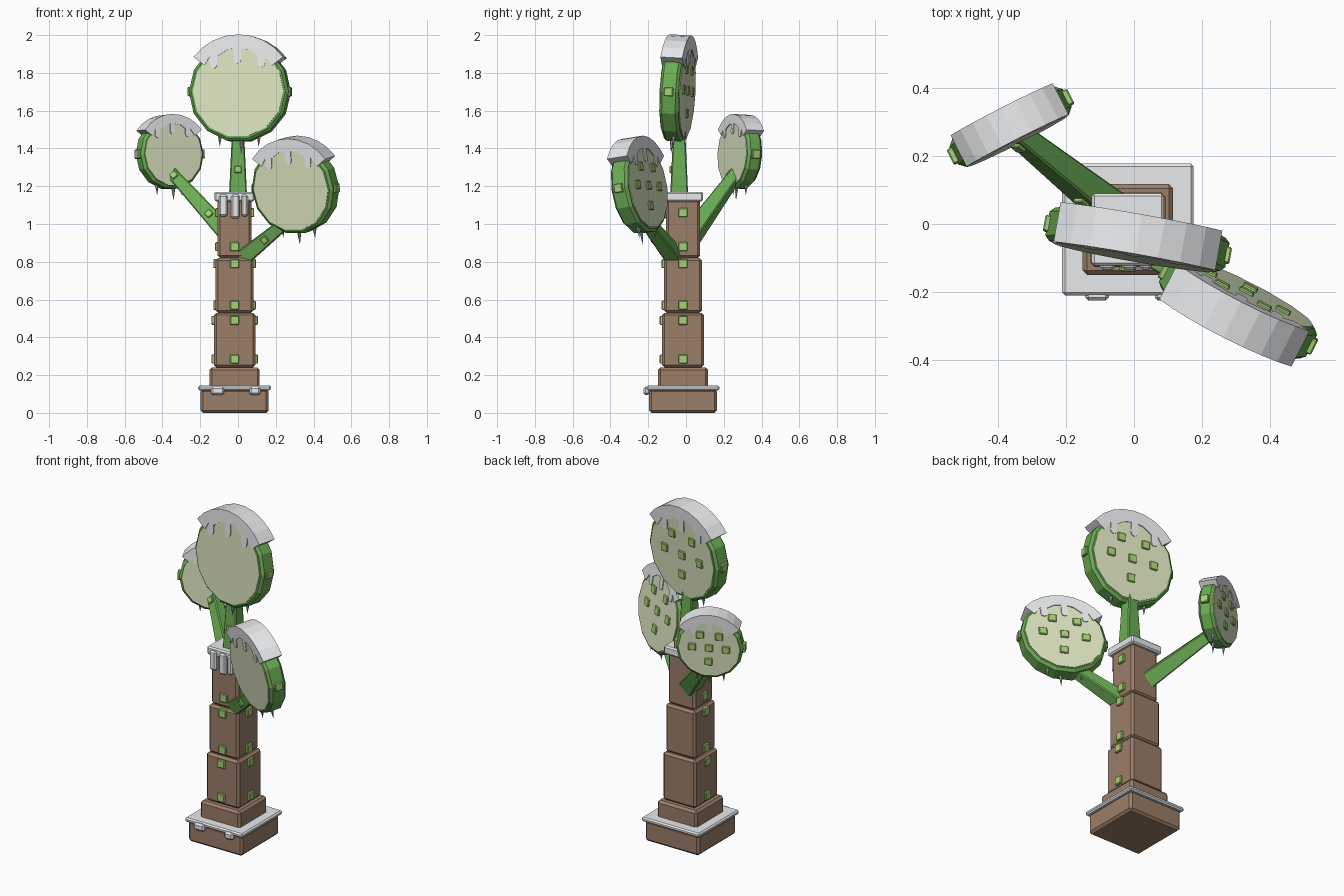
import bpy, bmesh
from math import sin, cos, pi, radians, sqrt
from mathutils import Matrix, Vector

if "Cube" in bpy.data.objects:
    bpy.data.objects.remove(bpy.data.objects["Cube"])


def material(name, rgb):
    m = bpy.data.materials.new(name)
    m.diffuse_color = (*rgb, 1)
    m.use_nodes = True
    m.node_tree.nodes["Principled BSDF"].inputs["Base Color"].default_value = m.diffuse_color
    return m


BARK = material("bark", (0.33, 0.21, 0.14))
GREEN = material("green", (0.15, 0.42, 0.09))
LIGHT = material("light_green", (0.38, 0.64, 0.18))
PALE = material("pale_green", (0.70, 0.77, 0.52))
SNOW = material("snow", (0.80, 0.82, 0.84))
ICE = material("ice", (0.36, 0.44, 0.42))
CX, CY = -0.018, -0.016          # trunk axis


def finish(name, bm, mat, bevel=0, matrix=None):
    bmesh.ops.recalc_face_normals(bm, faces=bm.faces)
    mesh = bpy.data.meshes.new(name)
    bm.to_mesh(mesh)
    bm.free()
    mesh.materials.append(mat)
    ob = bpy.data.objects.new(name, mesh)
    bpy.context.collection.objects.link(ob)
    if matrix:
        ob.matrix_world = matrix
    if bevel:
        mod = ob.modifiers.new("chamfer", 'BEVEL')
        mod.width, mod.segments, mod.limit_method = bevel, 1, 'ANGLE'
    return ob


def box(name, loc, size, mat, bevel=0.004, matrix=None):
    bm = bmesh.new()
    bmesh.ops.create_cube(bm, size=1, matrix=Matrix.Translation(loc) @ Matrix.Diagonal((*size, 1)))
    return finish(name, bm, mat, bevel, matrix)


def cone(name, sides, r1, r2, depth, mat, matrix, bevel=0):
    bm = bmesh.new()
    bmesh.ops.create_cone(bm, cap_ends=True, segments=sides, radius1=r1, radius2=r2, depth=depth)
    return finish(name, bm, mat, bevel, matrix)


# Stacked trunk: half width, bottom, top
for name, h, z0, z1 in [("base_block", 0.18, 0, 0.125), ("base_step", 0.133, 0.125, 0.24),
                        ("lower_trunk", 0.11, 0.24, 0.53), ("middle_trunk", 0.10, 0.53, 0.82),
                        ("upper_trunk", 0.09, 0.82, 1.13)]:
    box(name, (CX, CY, (z0 + z1) / 2), (2 * h, 2 * h, z1 - z0), BARK, 0.013)

# Snow ledges with hanging drips on the front
box("base_snow", (CX, CY, 0.132), (0.386, 0.386, 0.026), SNOW, 0.008)
box("trunk_top_snow", (CX, CY, 1.145), (0.212, 0.212, 0.05), SNOW, 0.008)
for x, w in [(-0.108, 0.07), (0.09, 0.058)]:
    box("base_snow_drip", (x, -0.208, 0.117), (w, 0.034, 0.044), SNOW, 0.01)
for x, w, z in [(-0.078, 0.045, 1.04), (-0.014, 0.045, 1.03), (0.035, 0.035, 1.04)]:
    box("trunk_snow_drip", (x, -0.118, (z + 1.155) / 2), (w, 0.034, 1.155 - z), SNOW, 0.009)

# Leaf patches on the front and both sides of the trunk
for z, h in [(0.285, 0.11), (0.49, 0.11), (0.57, 0.10), (0.79, 0.10), (0.88, 0.09), (1.06, 0.09)]:
    if z < 1:
        box("trunk_patch", (CX, CY - h, z), (0.048, 0.026, 0.048), LIGHT)
    for s in (-1, 1):
        box("trunk_patch", (CX + s * h, CY, z), (0.026, 0.048, 0.048), LIGHT)


# Tapered square branches with small patches
def branch(name, a, b, r1, r2, patches):
    a, b = Vector(a), Vector(b)
    d = b - a
    z = d.normalized()
    y = Vector((0, 1, 0))
    y = (y - z * y.dot(z)).normalized()
    rot = Matrix((y.cross(z), y, z)).transposed().to_4x4()
    m = Matrix.Translation((a + b) / 2) @ rot
    k = sqrt(2)
    cone(name, 4, r1 * k, r2 * k, d.length, GREEN, m @ Matrix.Rotation(pi / 4, 4, 'Z'), 0.006)
    for t in patches:
        r = r1 + (r2 - r1) * t
        box(name + "_patch", (0, -r, (t - 0.5) * d.length), (0.036, 0.02, 0.036), LIGHT, 0.003, m)


branch("middle_branch", (0, -0.036, 1.1), (0, -0.036, 1.53), 0.05, 0.03, [0.44])
branch("left_branch", (-0.05, 0.03, 0.94), (-0.35, 0.27, 1.27), 0.047, 0.03, [0.3, 0.93])
branch("right_branch", (0.0, -0.04, 0.80), (0.28, -0.22, 1.03), 0.045, 0.03, [0.55])


# Snow cap outline: outer arc, then inner arc interrupted by rounded drips
def snow_outline(r):
    ro, ri, a = r * 1.125, r * 0.85, radians(53)
    pts = [(ro * sin(-a + 2 * a * i / 8), ro * cos(-a + 2 * a * i / 8)) for i in range(9)]
    w = 0.075 * r
    inner = [0.72, 0.26, -0.27, -0.72]
    for i, t in enumerate((0.46, -0.02, -0.5)):
        x = inner[i] * ri
        pts.append((ri * sin(a), ri * cos(a)) if i == 0 else (x, sqrt(ri * ri - x * x)))
        cx = t * r
        top = sqrt(ri * ri - cx * cx)
        low = top - (0.24, 0.30, 0.24)[i] * r
        pts.append((cx + w, top))
        pts += [(cx + w * cos(pi * k / 4), low + w - w * sin(pi * k / 4)) for k in range(5)]
        pts.append((cx - w, top))
    pts.append((-ri * sin(a), ri * cos(a)))
    return pts


# Round leaf crown: rim, faces, patches, snow cap and icicles
def crown(name, loc, r, depth, turn, lean):
    m = (Matrix.Translation(loc) @ Matrix.Rotation(radians(turn), 4, 'Z')
         @ Matrix.Rotation(radians(lean), 4, 'X'))
    flat = m @ Matrix.Rotation(pi / 2, 4, 'X') @ Matrix.Rotation(pi / 14, 4, 'Z')
    cone(name + "_rim", 14, r, r, depth, GREEN, flat, 0.014)
    cone(name + "_face", 14, r * 0.91, r * 0.91, depth + 0.008, PALE, flat)
    for s in (-1, 1):
        box(name + "_side_patch", (s * r * 0.98, 0, 0), (0.03, 0.048, 0.048), LIGHT, 0.004, m)
    q = 0.03 + 0.07 * r
    for u, v in [(-0.3, 0.42), (0.27, 0.45), (-0.5, 0), (0, 0.03), (0.5, 0.05), (0.02, -0.42)]:
        box(name + "_back_patch", (u * r, depth / 2, v * r), (q, 0.026, q), LIGHT, 0.004, m)
    bm = bmesh.new()
    t = depth / 2 + 0.009
    face = bm.faces.new([bm.verts.new((x, -t, z)) for x, z in snow_outline(r)])
    ext = bmesh.ops.extrude_face_region(bm, geom=[face])['geom']
    bmesh.ops.translate(bm, vec=(0, 2 * t, 0), verts=[g for g in ext if isinstance(g, bmesh.types.BMVert)])
    finish(name + "_snow", bm, SNOW, 0, m)
    for u, y, h in [(-0.4, 0.01, 0.06), (0.05, -0.015, 0.075), (0.38, 0.01, 0.06)]:
        z = -sqrt(1 - u * u) * r + 0.015
        cone("icicle", 6, 0, 0.012, h, ICE, m @ Matrix.Translation((u * r, y, z - h / 2)))


crown("top_crown", (0.01, -0.045, 1.70), 0.268, 0.10, -10, -3)
crown("left_crown", (-0.362, 0.285, 1.37), 0.187, 0.085, 27, -3)
crown("right_crown", (0.305, -0.247, 1.19), 0.242, 0.10, -27, 8)
